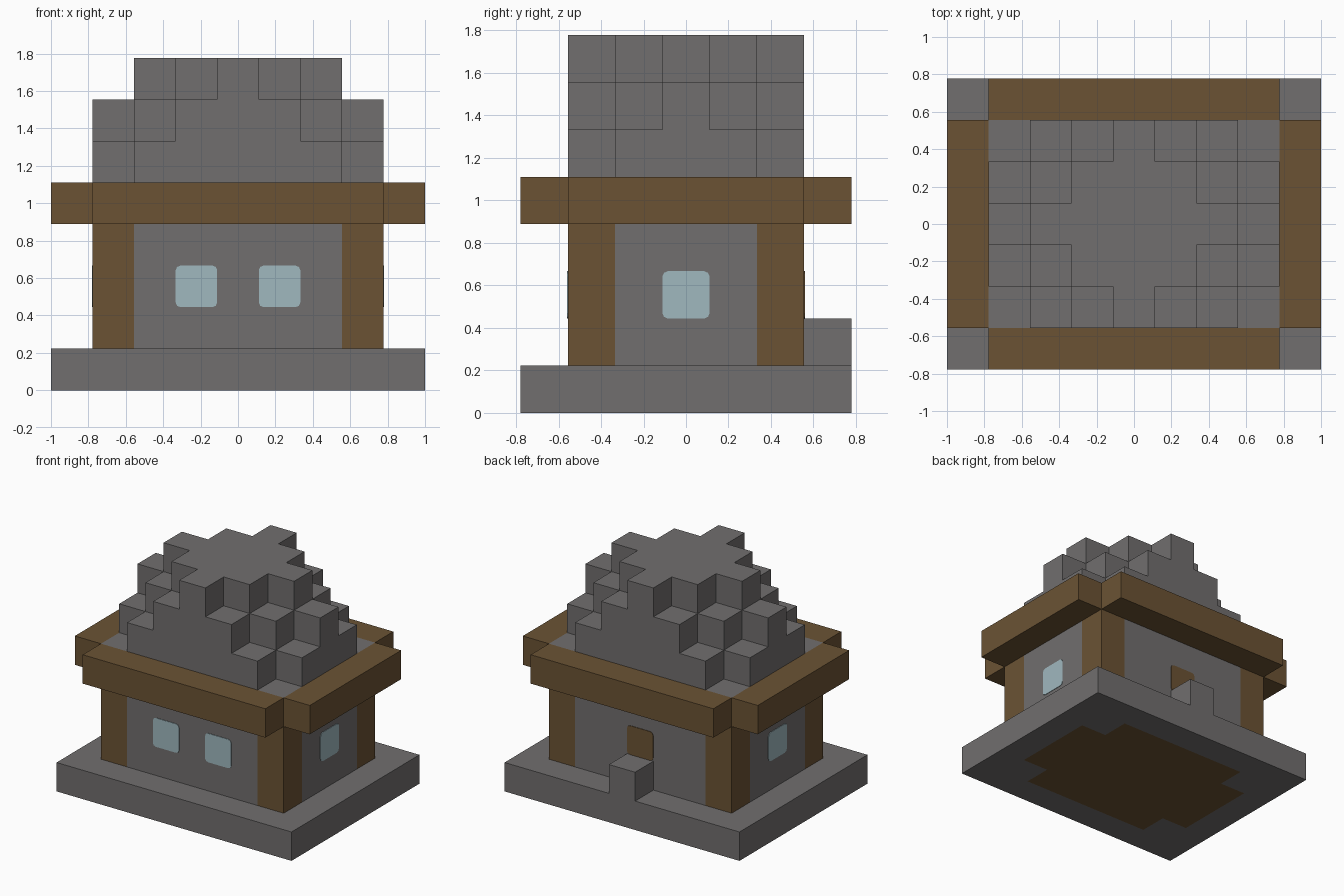
import bpy, bmesh
from mathutils import Vector

cube = bpy.data.objects.get("Cube")
if cube:
    bpy.data.objects.remove(cube)

U = 2 / 9  # edge of one building block


def material(name, r, g, b):
    m = bpy.data.materials.new(name)
    m.use_nodes = True
    m.diffuse_color = (r, g, b, 1)
    m.node_tree.nodes["Principled BSDF"].inputs["Base Color"].default_value = (r, g, b, 1)
    return m


STONE = material("grey stone", 0.165, 0.158, 0.158)
WOOD = material("brown wood", 0.147, 0.086, 0.034)
GLASS = material("pale blue glass", 0.35, 0.48, 0.52)


def add_object(name, bm, mats):
    mesh = bpy.data.meshes.new(name)
    bm.to_mesh(mesh)
    bm.free()
    for m in mats:
        mesh.materials.append(m)
    obj = bpy.data.objects.new(name, mesh)
    bpy.context.collection.objects.link(obj)
    return obj


def blocks(name, mats, layers, inside, paint=None):
    """Outer skin of all blocks (i, j, k) for which inside(i, j, k) holds."""
    cells = {(i, j, k) for i in range(-4, 5) for j in range(-3, 4)
             for k in layers if inside(i, j, k)}
    bm = bmesh.new()
    for cell in cells:
        for axis in range(3):
            for side in (-1, 1):
                n = [0, 0, 0]
                n[axis] = side
                if tuple(c + d for c, d in zip(cell, n)) in cells:
                    continue
                normal = Vector(n)
                u = Vector([n[2], n[0], n[1]])
                v = normal.cross(u)
                mid = Vector(cell) + Vector((0, 0, 0.5)) + normal / 2
                corners = (-u - v, u - v, u + v, -u + v)
                face = bm.faces.new([bm.verts.new((mid + c / 2) * U) for c in corners])
                if paint:
                    face.material_index = paint(cell, n)
    bmesh.ops.remove_doubles(bm, verts=bm.verts, dist=0.001)
    bmesh.ops.dissolve_limit(bm, angle_limit=0.01, verts=bm.verts, edges=bm.edges,
                             delimit={'MATERIAL'})
    return add_object(name, bm, mats)


def pane(name, mat, centre, normal, radius=0.025):
    """Thin one-block plate with clipped corners on a wall."""
    normal = Vector(normal)
    up = Vector((0, 0, 1))
    side = up.cross(normal)
    h = U / 2
    a = h - radius
    b = h - radius * 0.3
    outline = []
    for sx, sz in ((1, 1), (-1, 1), (-1, -1), (1, -1)):
        corner = [(h, a), (b, b), (a, h)]
        outline += [(x * sx, z * sz) for x, z in (corner if sx == sz else corner[::-1])]
    bm = bmesh.new()
    base = Vector(centre) * U
    face = bm.faces.new([bm.verts.new(base + side * x + up * z) for x, z in outline])
    ext = bmesh.ops.extrude_face_region(bm, geom=[face])
    verts = [g for g in ext["geom"] if isinstance(g, bmesh.types.BMVert)]
    bmesh.ops.translate(bm, verts=verts, vec=normal * 0.004)
    bmesh.ops.recalc_face_normals(bm, faces=bm.faces)
    return add_object(name, bm, [mat])


def in_cross(i, j, k=0):
    """House plan without its four corner blocks."""
    return abs(i) <= 3 and abs(j) <= 2 and not (abs(i) == 3 and abs(j) == 2)


# Foundation with the wooden floor showing underneath
blocks("foundation", [STONE, WOOD], [0], lambda i, j, k: True,
       lambda c, n: int(n[2] < 0 and in_cross(c[0], c[1])))

# Walls, corner posts and back doorstep
blocks("walls", [STONE], range(1, 4), in_cross)
for sx, x_name in ((1, "left"), (-1, "right")):
    for sy, y_name in ((-1, "front"), (1, "back")):
        blocks(f"{y_name}_{x_name}_post", [WOOD], range(1, 4),
               lambda i, j, k: i == 3 * sx and j == 2 * sy)
blocks("doorstep", [STONE], [1], lambda i, j, k: i == 0 and j == 3)

# Eave beams around the ceiling
blocks("ceiling", [STONE], [4], lambda i, j, k: abs(i) <= 3 and abs(j) <= 2)
for s, x_name, y_name in ((1, "left", "back"), (-1, "right", "front")):
    blocks(f"{x_name}_beam", [WOOD], [4], lambda i, j, k: i == 4 * s and abs(j) <= 2)
    blocks(f"{y_name}_beam", [WOOD], [4], lambda i, j, k: j == 3 * s and abs(i) <= 3)

# Stepped roof: each tier trims one more diagonal of blocks
blocks("roof", [STONE], range(5, 8),
       lambda i, j, k: abs(i) <= 3 and abs(j) <= 2 and abs(i) + abs(j) <= 9 - k)

# Windows and the door above the step
for s, name in ((1, "left"), (-1, "right")):
    pane(f"front_{name}_window", GLASS, (s, -2.5, 2.5), (0, -1, 0))
    pane(f"{name}_side_window", GLASS, (3.5 * s, 0, 2.5), (s, 0, 0))
pane("back_door", WOOD, (0, 2.5, 2.5), (0, 1, 0))
